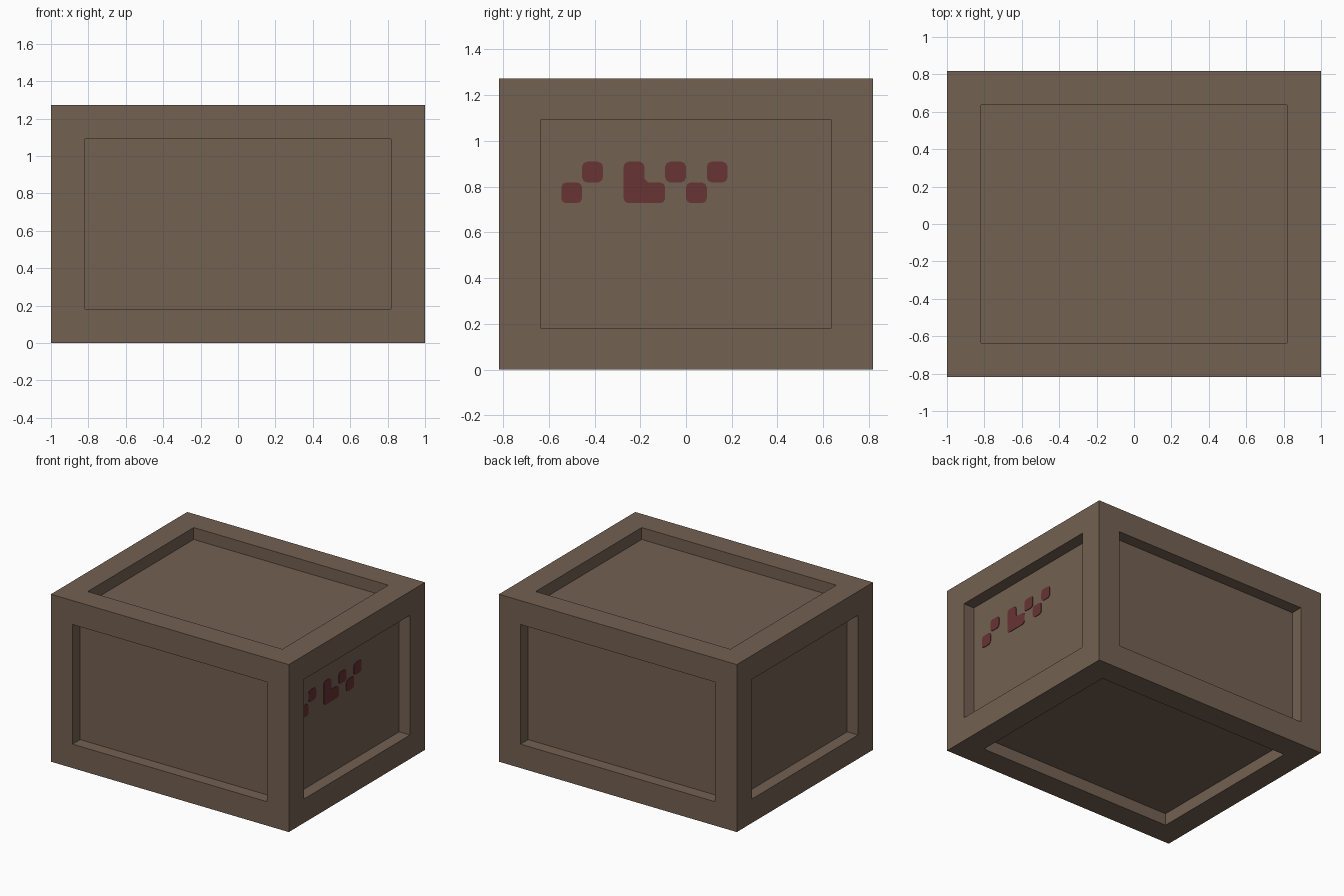
import bpy, bmesh, math

if "Cube" in bpy.data.objects:
    bpy.data.objects.remove(bpy.data.objects["Cube"], do_unlink=True)

UNIT = 2 / 11                      # width of the frame boards
SIZE = (11 * UNIT, 9 * UNIT, 7 * UNIT)
DEPTH = UNIT / 2                   # how far each panel is sunk


def make_material(name, rgb):
    mat = bpy.data.materials.new(name)
    mat.use_nodes = True
    colour = (*rgb, 1)
    mat.diffuse_color = colour
    bsdf = next(n for n in mat.node_tree.nodes if n.type == 'BSDF_PRINCIPLED')
    bsdf.inputs["Base Color"].default_value = colour
    bsdf.inputs["Roughness"].default_value = 0.9
    return mat


def make_object(name, bm, mat):
    mesh = bpy.data.meshes.new(name)
    bm.to_mesh(mesh)
    bm.free()
    mesh.materials.append(mat)
    obj = bpy.data.objects.new(name, mesh)
    bpy.context.collection.objects.link(obj)
    return obj


brown = make_material("brown wood", (0.174, 0.119, 0.084))
red = make_material("dark red paint", (0.138, 0.033, 0.033))

# Crate: a box with a sunken panel on each of its six sides
bm = bmesh.new()
bmesh.ops.create_cube(bm, size=1)
bmesh.ops.scale(bm, vec=SIZE, verts=bm.verts)
bmesh.ops.translate(bm, vec=(0, 0, SIZE[2] / 2), verts=bm.verts)
bm.normal_update()
panels = bm.faces[:]
bmesh.ops.inset_individual(bm, faces=panels, thickness=UNIT, use_even_offset=True)
sunk = bmesh.ops.extrude_discrete_faces(bm, faces=panels)["faces"]
bm.normal_update()
for face in sunk:
    bmesh.ops.translate(bm, vec=face.normal * -DEPTH, verts=face.verts)
bmesh.ops.recalc_face_normals(bm, faces=bm.faces)
make_object("crate", bm, brown)

# Painted marks: rounded squares on the left panel, joined where they touch
CELL = UNIT / 2
ROUND = 0.022
START_Y, START_Z = -6 * CELL, 8 * CELL
PLATE_X = SIZE[0] / 2 - DEPTH + 0.004
rows = [".#.#.#.#", "#..##.#."]       # upper row, lower row
filled = {(c, 1 - r) for r, row in enumerate(rows)
          for c, mark in enumerate(row) if mark == "#"}
CORNERS = [(1, 1), (-1, 1), (-1, -1), (1, -1)]   # counter-clockwise


def add_face(bm, points):
    bm.faces.new([bm.verts.new((PLATE_X, y, z)) for y, z in points])


bm = bmesh.new()
for col in range(len(rows[0])):
    for row in range(2):
        mid_y = START_Y + (col + 0.5) * CELL
        mid_z = START_Z + (row + 0.5) * CELL
        outline = []
        for i, (sy, sz) in enumerate(CORNERS):
            beside = (col + sy, row) in filled
            above = (col, row + sz) in filled
            diagonal = (col + sy, row + sz) in filled
            y, z = mid_y + sy * CELL / 2, mid_z + sz * CELL / 2
            if (col, row) not in filled:
                # small fillet inside the bend
                if beside and above and diagonal:
                    r = ROUND * 0.8
                    tri = [(y, z), (y - sy * r, z), (y, z - sz * r)]
                    add_face(bm, tri if sy * sz > 0 else tri[::-1])
            elif beside or above:
                outline.append((y, z))
            else:
                for step in range(3):
                    a = math.radians(90 * i + 45 * step)
                    outline.append((y - sy * ROUND + ROUND * math.cos(a),
                                    z - sz * ROUND + ROUND * math.sin(a)))
        if outline:
            add_face(bm, outline)
bmesh.ops.remove_doubles(bm, verts=bm.verts, dist=0.0005)
marks = make_object("painted_marks", bm, red)
plate = marks.modifiers.new("plate", 'SOLIDIFY')
plate.thickness = 0.004
plate.offset = -1
